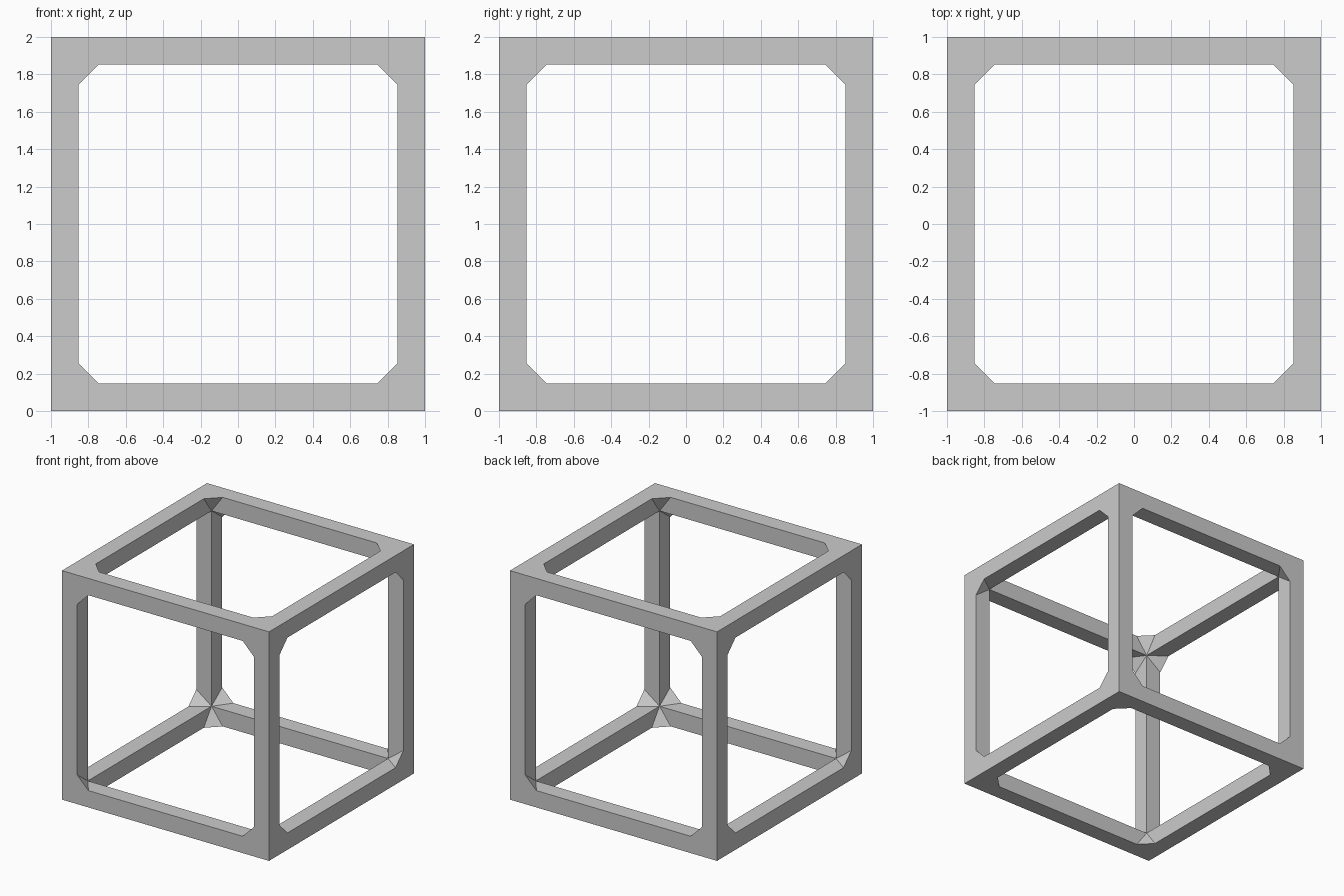
import bpy, bmesh
from math import pi
from mathutils import Matrix, Vector

if "Cube" in bpy.data.objects:
    bpy.data.objects.remove(bpy.data.objects["Cube"])

S = 1.0      # half size of the cube
W = 0.853    # half width of each opening
G = 0.745    # where the corner gussets start

bm = bmesh.new()


def add_side(rot):
    """One frame side: flat border, bar walls and tapered corner gussets."""
    centre = Vector((0, 0, 1))

    def face(*pts):
        bm.faces.new([bm.verts.new(rot @ p + centre) for p in pts])

    for k in range(4):
        q = Matrix.Rotation(k * pi / 2, 3, 'Z')
        corner, nxt = q @ Vector((S, -S, S)), q @ Vector((S, S, S))
        a, b = q @ Vector((W, -G, S)), q @ Vector((W, G, S))
        c = q @ Vector((G, W, S))
        low, low_nxt = q @ Vector((W, -W, W)), q @ Vector((W, W, W))
        face(corner, nxt, b, a)       # border strip
        face(nxt, c, b)               # border corner
        face(a, b, low_nxt, low)      # bar wall
        face(b, c, low_nxt)           # gusset


# Six sides of the cube frame
for k in range(4):
    add_side(Matrix.Rotation(k * pi / 2, 3, 'X'))
for s in (1, -1):
    add_side(Matrix.Rotation(s * pi / 2, 3, 'Y'))

bmesh.ops.remove_doubles(bm, verts=bm.verts, dist=1e-4)
bmesh.ops.recalc_face_normals(bm, faces=bm.faces)

mesh = bpy.data.meshes.new("cube_frame")
bm.to_mesh(mesh)
bm.free()
bpy.context.collection.objects.link(bpy.data.objects.new("cube_frame", mesh))
